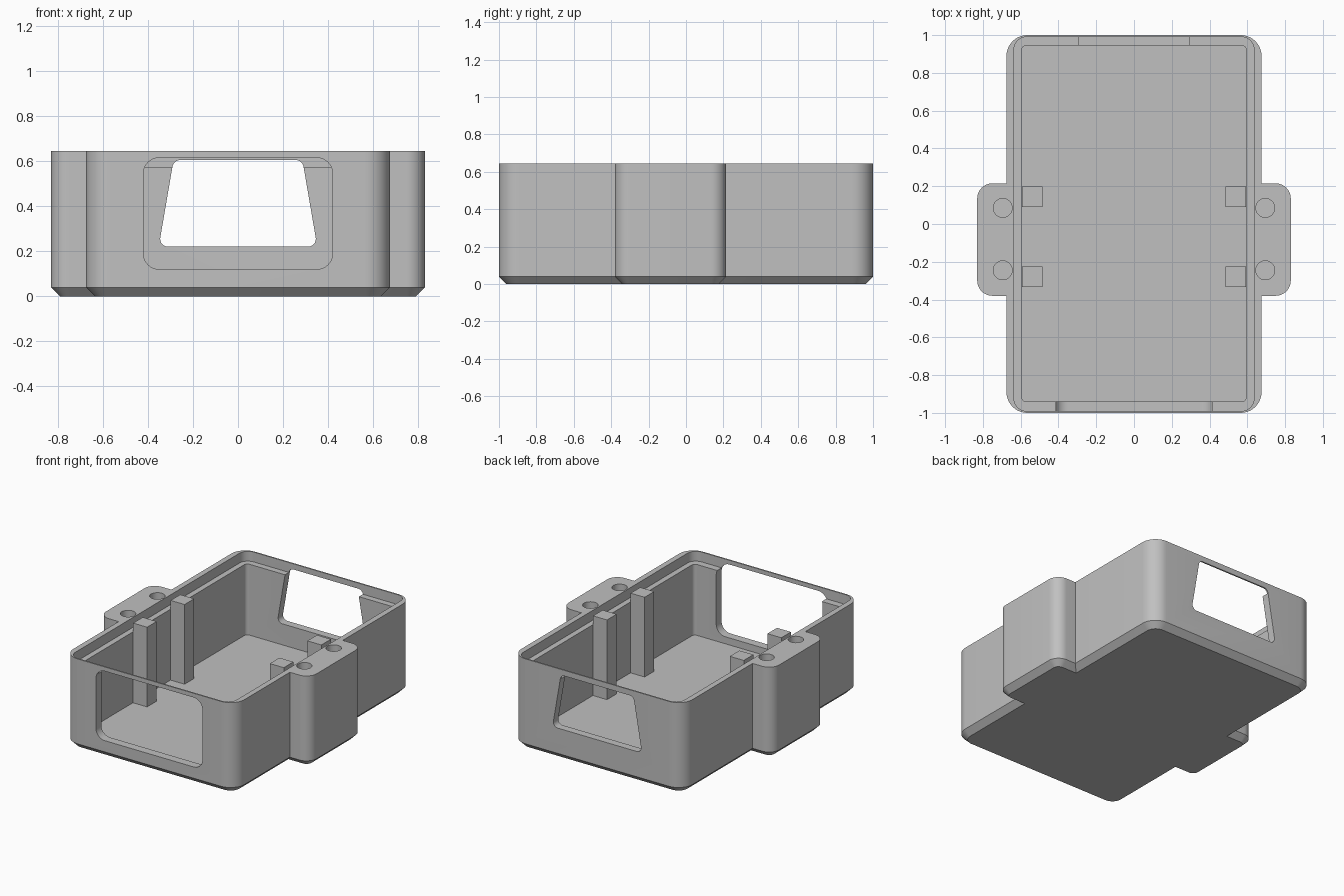
import bpy
import bmesh
import math
from mathutils import Matrix, Vector

if "Cube" in bpy.data.objects:
    bpy.data.objects.remove(bpy.data.objects["Cube"])

HEIGHT = 0.645
CHAMFER = 0.04
FLOOR = 0.07
LEDGE = 0.575

grey = bpy.data.materials.new("plain grey")
grey.use_nodes = True
grey.diffuse_color = (0.53, 0.53, 0.53, 1)
grey.node_tree.nodes["Principled BSDF"].inputs["Base Color"].default_value = grey.diffuse_color


def rounded(corners, radius, steps=10):
    """Round every corner of a counter-clockwise convex polygon."""
    pts = []
    for i, c in enumerate(corners):
        c = Vector(c)
        a = (Vector(corners[i - 1]) - c).normalized()
        b = (Vector(corners[(i + 1) % len(corners)]) - c).normalized()
        half = a.angle(b) / 2
        centre = c + (a + b).normalized() * radius / math.sin(half)
        start = c + a * radius / math.tan(half) - centre
        sweep = math.pi - 2 * half
        for k in range(steps + 1):
            pts.append(centre + Matrix.Rotation(sweep * k / steps, 2) @ start)
    return pts


def rect(x0, x1, y0, y1):
    return [(x0, y0), (x1, y0), (x1, y1), (x0, y1)]


def loft(name, layers):
    """Skin a closed solid through (outline, height) layers."""
    bm = bmesh.new()
    rings = [[bm.verts.new((p[0], p[1], z)) for p in pts] for pts, z in layers]
    n = len(rings[0])
    for low, high in zip(rings, rings[1:]):
        for i in range(n):
            j = (i + 1) % n
            bm.faces.new((low[i], low[j], high[j], high[i]))
    bm.faces.new(rings[0][::-1])
    bm.faces.new(rings[-1])
    bmesh.ops.recalc_face_normals(bm, faces=bm.faces)
    mesh = bpy.data.meshes.new(name)
    bm.to_mesh(mesh)
    bm.free()
    mesh.materials.append(grey)
    obj = bpy.data.objects.new(name, mesh)
    bpy.context.collection.objects.link(obj)
    return obj


def prism(name, pts, z0, z1):
    return loft(name, [(pts, z0), (pts, z1)])


def chamfered_block(name, x, y0, y1, radius):
    """Upright rounded block with a chamfered foot."""
    c = CHAMFER
    full = rounded(rect(-x, x, y0, y1), radius)
    foot = rounded(rect(-x + c, x - c, y0 + c, y1 - c), radius - c)
    return loft(name, [(foot, 0), (full, c), (full, HEIGHT)])


def combine(target, tool, operation):
    mod = target.modifiers.new(operation, 'BOOLEAN')
    mod.operation = operation
    mod.solver = 'EXACT'
    mod.object = tool
    bpy.context.view_layer.objects.active = target
    bpy.ops.object.modifier_apply(modifier=mod.name)
    bpy.data.objects.remove(tool)


def wall_cutter(name, pts, y0, y1):
    """Prism drawn in the x-z plane and run along y."""
    obj = prism(name, pts, -y1, -y0)
    obj.data.transform(Matrix.Rotation(math.pi / 2, 4, 'X'))
    return obj


# Tray body with side mounting ears
body = chamfered_block("enclosure_body", 0.675, -1, 1, 0.11)
combine(body, chamfered_block("ears", 0.83, -0.38, 0.215, 0.08), 'UNION')

# Main pocket and the shallow lid recess above it
combine(body, prism("pocket", rounded(rect(-0.595, 0.595, -0.94, 0.945), 0.025), FLOOR, 1), 'DIFFERENCE')
combine(body, prism("recess", rounded(rect(-0.635, 0.635, -0.99, 0.99), 0.065), LEDGE, 1), 'DIFFERENCE')

# Blind screw holes in the ears
for x in (-0.695, 0.695):
    for y in (-0.245, 0.085):
        circle = [(x + 0.05 * math.cos(t * math.pi / 16), y + 0.05 * math.sin(t * math.pi / 16))
                  for t in range(32)]
        combine(body, prism("screw_hole", circle, 0.2, 1), 'DIFFERENCE')

# Front rounded opening and back trapezoid opening
combine(body, wall_cutter("front_opening", rounded(rect(-0.42, 0.42, 0.12, 0.615), 0.07), -1.2, -0.8), 'DIFFERENCE')
trapezoid = [(-0.352, 0.22), (0.352, 0.22), (0.286, 0.605), (-0.286, 0.605)]
combine(body, wall_cutter("back_opening", rounded(trapezoid, 0.035), 0.8, 1.2), 'DIFFERENCE')

bpy.ops.object.select_all(action='DESELECT')
body.select_set(True)
bpy.context.view_layer.objects.active = body
bpy.ops.object.shade_smooth_by_angle(angle=math.radians(30))

# Square support posts along the inner side walls
for side, x0 in (("right", -0.594), ("left", 0.484)):
    for place, y0 in (("front", -0.333), ("back", 0.09)):
        prism(f"{place}_{side}_post", rect(x0, x0 + 0.11, y0, y0 + 0.108), FLOOR - 0.02, 0.638)
